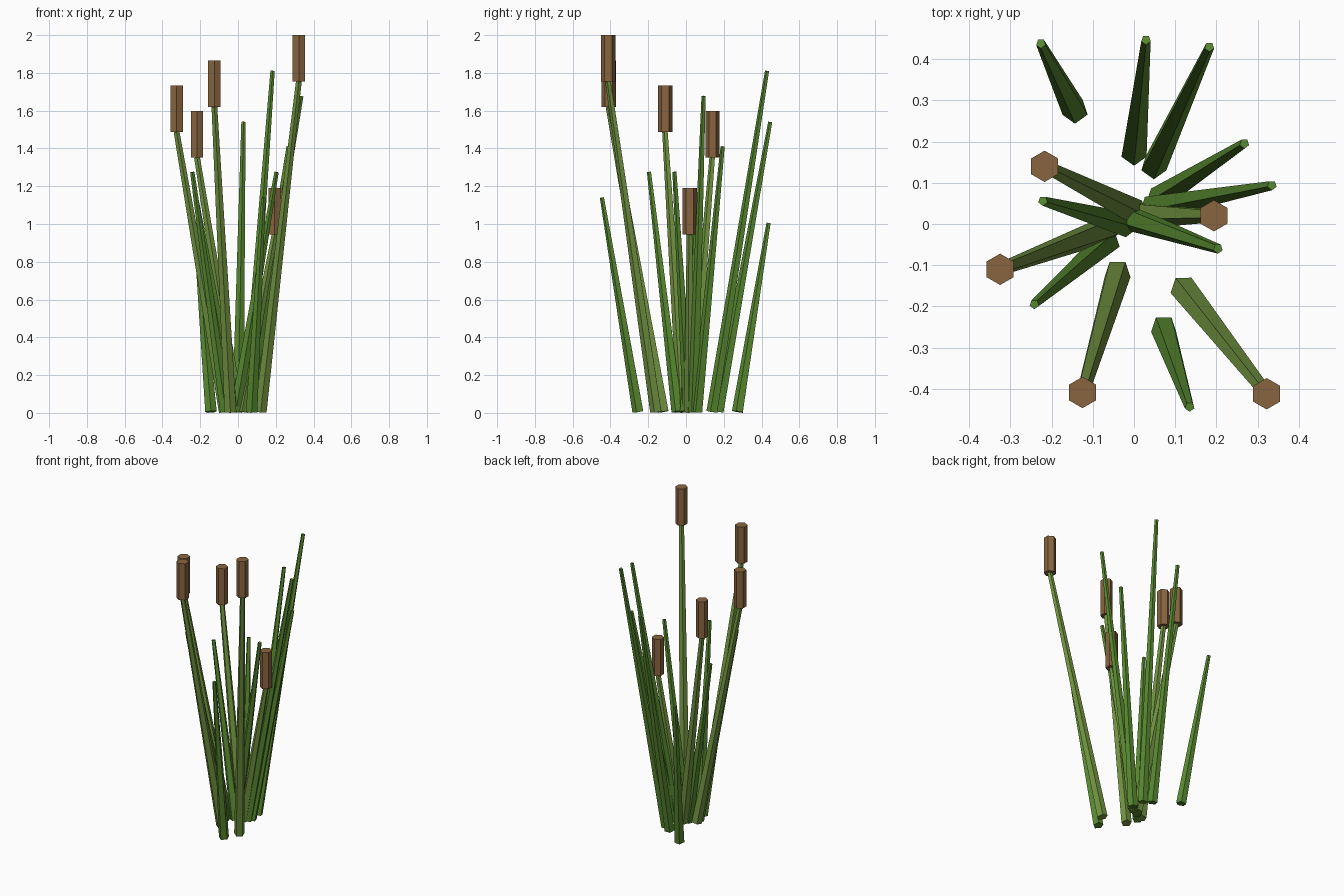
import bpy, bmesh, math
from mathutils import Vector

if "Cube" in bpy.data.objects:
    bpy.data.objects.remove(bpy.data.objects["Cube"])


def material(name, rgb):
    m = bpy.data.materials.new(name)
    m.diffuse_color = (*rgb, 1)
    m.use_nodes = True
    m.node_tree.nodes["Principled BSDF"].inputs["Base Color"].default_value = m.diffuse_color
    return m


STALK = material("stalk_green", (0.17, 0.30, 0.053))
BLADE = material("blade_green", (0.10, 0.26, 0.03))
BROWN = material("head_brown", (0.25, 0.13, 0.05))


def prism(name, a, b, r1, r2, sides, start, mat):
    """Flat-sided tapered rod from a to b with capped ends."""
    a, b = Vector(a), Vector(b)
    turn = Vector((0, 0, 1)).rotation_difference(b - a)
    bm = bmesh.new()
    rings = []
    for c, r in ((a, r1), (b, r2)):
        rings.append([])
        for i in range(sides):
            t = start + 2 * math.pi * i / sides
            rings[-1].append(bm.verts.new(c + turn @ Vector((r * math.cos(t), r * math.sin(t), 0))))
    lo, hi = rings
    for i in range(sides):
        j = (i + 1) % sides
        bm.faces.new((lo[i], lo[j], hi[j], hi[i]))
    bm.faces.new(lo[::-1])
    bm.faces.new(hi)
    me = bpy.data.meshes.new(name)
    bm.to_mesh(me)
    bm.free()
    me.materials.append(mat)
    bpy.context.collection.objects.link(bpy.data.objects.new(name, me))


BASE_Z = 0.006
DOWN = -math.pi / 2

# Reed stalks with heads: base x, y, tip x, y, z
stalks = [
    (0.12, -0.157, 0.322, -0.412, 1.755),
    (-0.04, -0.119, -0.125, -0.409, 1.62),
    (-0.07, -0.015, -0.325, -0.11, 1.487),
    (0.0, 0.03, -0.217, 0.14, 1.352),
    (0.02, 0.022, 0.194, 0.02, 0.945),
]
for i, (x, y, tx, ty, tz) in enumerate(stalks, 1):
    prism(f"stalk_{i}", (x, y, BASE_Z), (tx, ty, tz), 0.033, 0.016, 5, DOWN, STALK)
    prism(f"seed_head_{i}", (tx, ty, tz), (tx, ty, tz + 0.245), 0.038, 0.038, 6, DOWN, BROWN)

# Plain leaf blades: base x, y, tip x, y, z
blades = [
    (-0.143, 0.275, -0.226, 0.438, 1.005),
    (0.0, 0.173, 0.029, 0.447, 1.54),
    (0.048, 0.14, 0.183, 0.43, 1.81),
    (0.06, 0.06, 0.268, 0.195, 1.41),
    (0.045, 0.04, 0.335, 0.094, 1.677),
    (-0.012, 0.015, 0.204, -0.06, 1.275),
    (-0.02, 0.0, -0.221, 0.056, 1.135),
    (-0.065, -0.045, -0.242, -0.195, 1.275),
    (0.072, -0.252, 0.135, -0.444, 1.14),
]
for i, (x, y, tx, ty, tz) in enumerate(blades, 1):
    prism(f"leaf_blade_{i}", (x, y, BASE_Z), (tx, ty, tz), 0.032, 0.012, 5, DOWN, BLADE)
